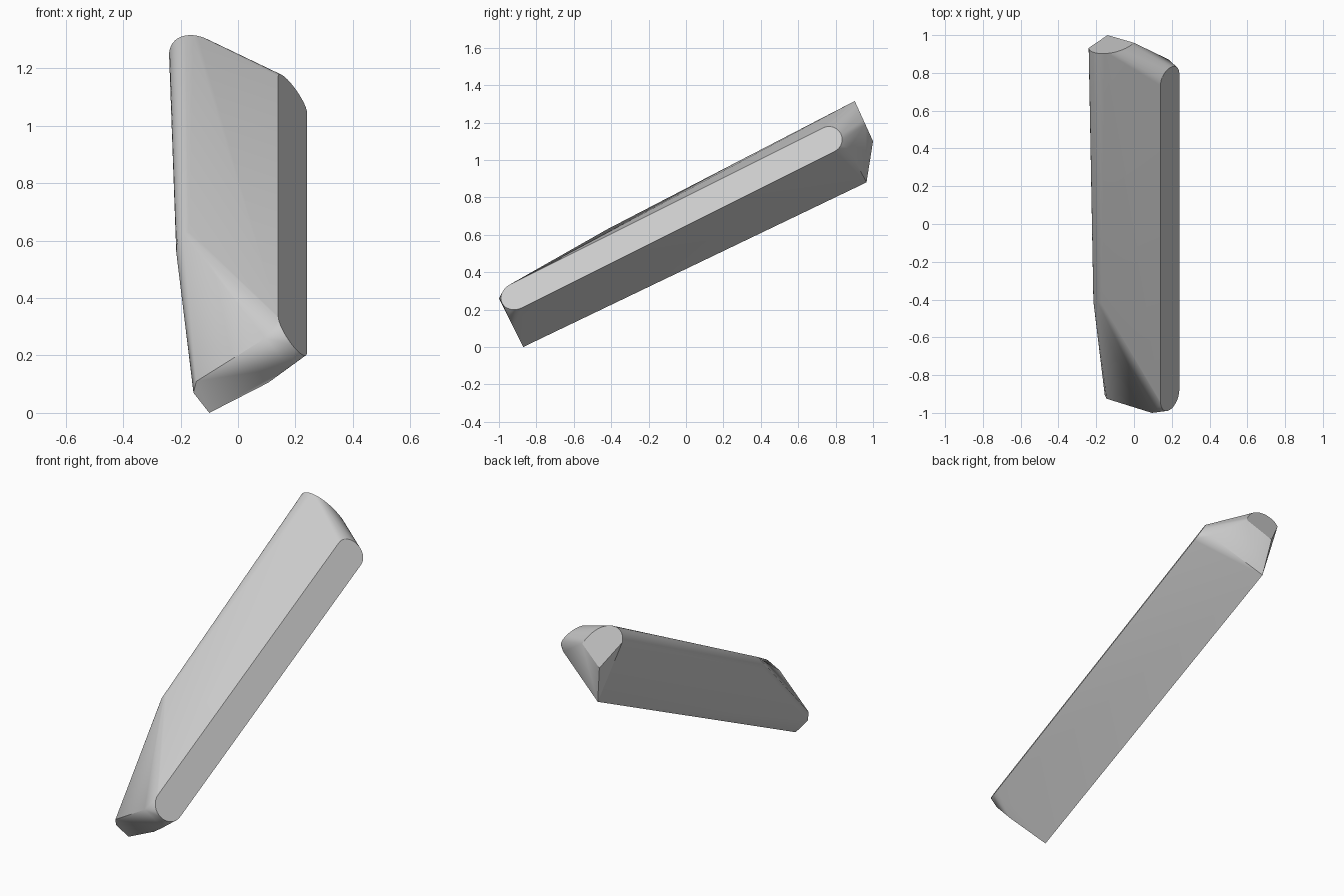
import bpy, bmesh, math
from mathutils import Vector
from mathutils.geometry import interpolate_bezier

cube = bpy.data.objects.get("Cube")
if cube:
    bpy.data.objects.remove(cube, do_unlink=True)

# The bar leans back along this slope
LEAN = math.atan(0.5)
COS, SIN = math.cos(LEAN), math.sin(LEAN)


def slot_end(centre, radius, direction, steps=16):
    """Half-round end of the flat slanted side panel."""
    points = []
    for i in range(steps + 1):
        angle = math.pi * i / steps
        height = 0.65 + 0.07 * math.cos(angle)
        along = centre + direction * radius * math.sin(angle)
        x = 0.19 - 0.05 * math.cos(angle)
        points.append(Vector((x, along * COS - height * SIN,
                              along * SIN + height * COS)))
    return points


def curve(start, handle_a, handle_b, end, steps):
    knots = [Vector(p) for p in (start, handle_a, handle_b, end)]
    return interpolate_bezier(*knots, steps)


def front_face(x, z):
    """Point on the front end plane, square to the lean."""
    return Vector((x, -0.87 - z * 0.5, z))


def rear_face(x, z):
    """Point on the rounded rear end plane."""
    return Vector((x, 1 - 0.455 * (z - 1.1), z))


# Side panel outline
points = slot_end(-0.69, 0.085, -1) + slot_end(1.18, 0.07, 1)

# Front end outline
front_outline = [(-0.145, 0.11), (0.095, 0.26), (0.18, 0.16),
                 (0.105, 0.105), (-0.1, 0), (-0.155, 0.07)]
points += [front_face(x, z) for x, z in front_outline]

# Rounded shoulder where the front chamfer meets the top
points += curve((-0.215, -0.41, 0.56), (-0.215, -0.41, 0.6),
                (-0.2, -0.41, 0.63), (-0.17, -0.42, 0.63), 8)

# Rounded rear crown
points += curve(rear_face(-0.24, 1.25), rear_face(-0.235, 1.345),
                rear_face(-0.08, 1.345), rear_face(0, 1.19), 20)

# Rear lower corners
points += [rear_face(-0.14, 1.1), Vector((-0.105, 0.965, 0.88)),
           Vector((0.185, 0.87, 1.06))]

# Skin the outlines into one closed solid
bm = bmesh.new()
for point in points:
    bm.verts.new(point)
bmesh.ops.convex_hull(bm, input=bm.verts[:])
loose = [v for v in bm.verts if not v.link_faces]
bmesh.ops.delete(bm, geom=loose, context="VERTS")
bmesh.ops.dissolve_limit(bm, angle_limit=math.radians(1),
                         verts=bm.verts[:], edges=bm.edges[:])
bmesh.ops.recalc_face_normals(bm, faces=bm.faces[:])
mesh = bpy.data.meshes.new("slanted_bar")
bm.to_mesh(mesh)
bm.free()

# Plain grey finish
grey = bpy.data.materials.new("plain_grey")
grey.use_nodes = True
colour = (0.6, 0.6, 0.6, 1)
grey.diffuse_color = colour
grey.node_tree.nodes["Principled BSDF"].inputs["Base Color"].default_value = colour
mesh.materials.append(grey)

bar = bpy.data.objects.new("slanted_bar", mesh)
bpy.context.collection.objects.link(bar)
bpy.ops.object.select_all(action="DESELECT")
bar.select_set(True)
bpy.context.view_layer.objects.active = bar
bpy.ops.object.shade_smooth_by_angle(angle=math.radians(25))
